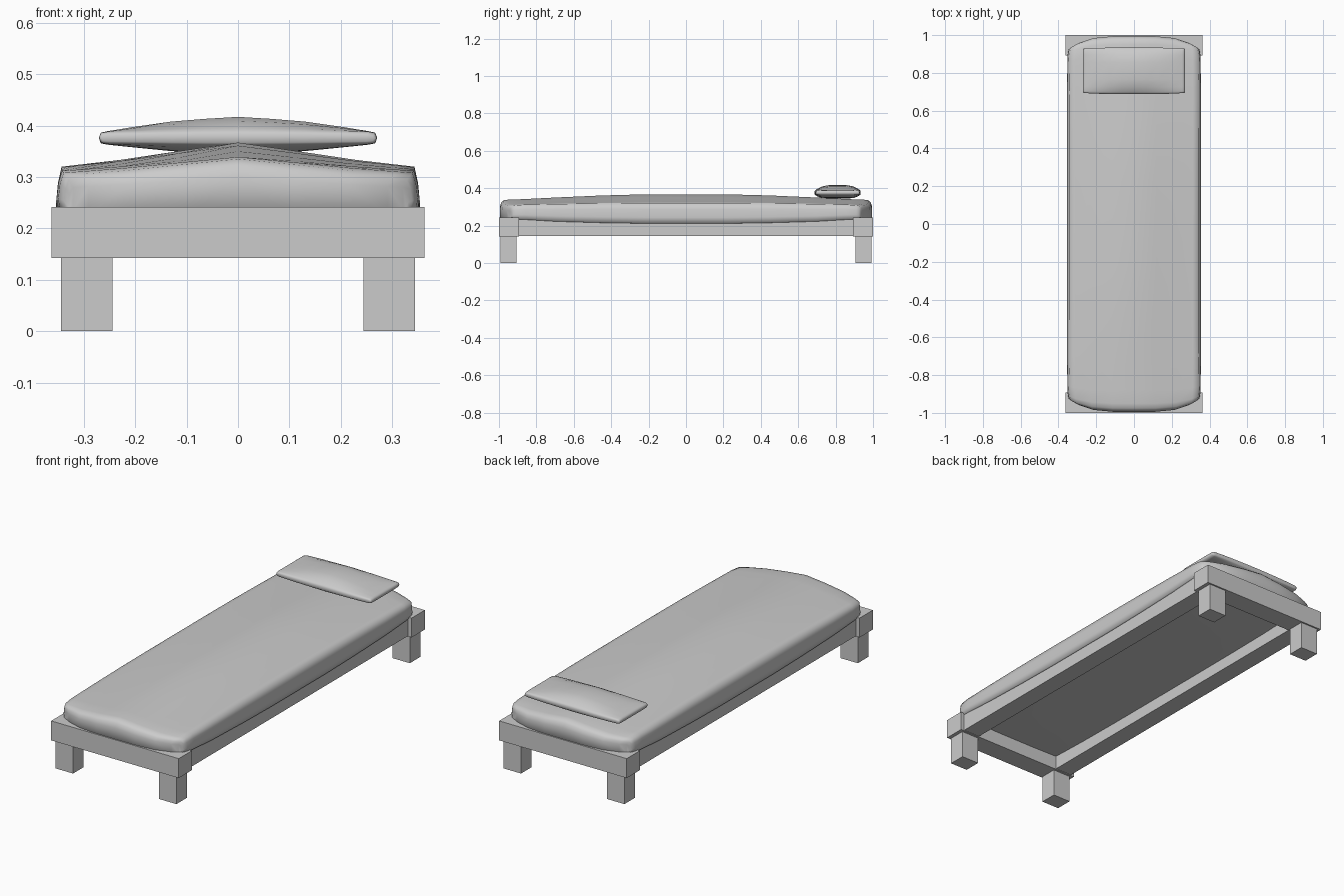
import bpy, bmesh

if "Cube" in bpy.data.objects:
    bpy.data.objects.remove(bpy.data.objects["Cube"])


def box(name, x0, x1, y0, y1, z0, z1):
    bm = bmesh.new()
    bmesh.ops.create_cube(bm, size=1)
    for v in bm.verts:
        v.co.x = (x0 + x1) / 2 + v.co.x * (x1 - x0)
        v.co.y = (y0 + y1) / 2 + v.co.y * (y1 - y0)
        v.co.z = (z0 + z1) / 2 + v.co.z * (z1 - z0)
    return finish(name, bm)


def finish(name, bm, smooth=False):
    bmesh.ops.recalc_face_normals(bm, faces=bm.faces)
    me = bpy.data.meshes.new(name)
    bm.to_mesh(me)
    bm.free()
    ob = bpy.data.objects.new(name, me)
    bpy.context.collection.objects.link(ob)
    for p in me.polygons:
        p.use_smooth = smooth
    return ob


def cushion(name, section, stations, y_mid, bow):
    """Loft a symmetric section along y.
    section: (width fraction, level), level 0..3 = crown, top edge, low edge, base;
    point i sits above point -1-i
    stations: (y offset, half width, crown, top edge, low edge, base), mirrored in y"""
    full = [(-1, s) for s in reversed(stations)] + [(1, s) for s in stations]
    half_len = stations[-1][0]
    bm = bmesh.new()
    rings = []
    for side, (dy, w, *z) in full:
        def point(f, t, sx):
            i = min(int(t), 2)
            # end faces bow outwards in plan
            y = dy - bow * f ** 4 * (dy / half_len) ** 8
            return (sx * f * w, y_mid + side * y, z[i] + (z[i + 1] - z[i]) * (t - i))
        pts = [point(f, t, 1) for f, t in section]
        pts += [point(f, t, -1) for f, t in reversed(section[1:-1])]
        rings.append([bm.verts.new(p) for p in pts])
    n, m = len(rings[0]), len(section)
    for a, b in zip(rings, rings[1:]):
        for i in range(n):
            j = (i + 1) % n
            bm.faces.new((a[i], a[j], b[j], b[i]))
    # end caps: upright strips from the top points to the bottom points
    for r in (rings[0], rings[-1]):
        for s in (1, -1):
            for i in range(m // 2 - (m + 1) % 2):
                q = [r[s * k % n] for k in (i, i + 1, m - 2 - i, m - 1 - i)]
                bm.faces.new(list(dict.fromkeys(q)))
    return finish(name, bm, True)


# frame: end beams, side rails, legs
for end, s in (("front", -1), ("back", 1)):
    ya, yb = sorted((s * 0.893, s * 1.0))
    box(end + "_beam", -0.363, 0.363, ya, yb, 0.142, 0.242)
    for side, k in (("left", -1), ("right", 1)):
        xa, xb = sorted((k * 0.244, k * 0.344))
        ya2, yb2 = sorted((s * 0.905, s * 0.992))
        box(f"{end}_{side}_leg", xa, xb, ya2, yb2, 0, 0.142)
for side, k in (("left", -1), ("right", 1)):
    xa, xb = sorted((k * 0.248, k * 0.343))
    box(side + "_rail", xa, xb, -0.893, 0.893, 0.145, 0.242)

# mattress
cushion("mattress",
        [(0, 0), (0.33, 0.36), (0.65, 0.72), (0.88, 0.92), (0.97, 1), (0.99, 1.3),
         (1, 1.7), (0.99, 2), (0.97, 2.1), (0.88, 2.7), (0.65, 2.9), (0.33, 3), (0, 3)],
        [(0.22, 0.354, 0.367, 0.320, 0.212, 0.205),
         (0.45, 0.354, 0.361, 0.319, 0.216, 0.205),
         (0.70, 0.354, 0.350, 0.315, 0.224, 0.207),
         (0.88, 0.353, 0.341, 0.312, 0.234, 0.212),
         (0.95, 0.350, 0.339, 0.308, 0.236, 0.215),
         (0.975, 0.345, 0.335, 0.303, 0.236, 0.217),
         (0.988, 0.339, 0.323, 0.294, 0.236, 0.219),
         (0.995, 0.331, 0.300, 0.280, 0.238, 0.221)], 0, 0.06)

# pillow
cushion("pillow",
        [(0, 0), (0.24, 0.14), (0.48, 0.33), (0.75, 0.7), (0.94, 1), (0.985, 1.1), (1, 1.5),
         (0.985, 1.9), (0.94, 2), (0.75, 2.3), (0.48, 2.7), (0.24, 2.9), (0, 3)],
        [(0.045, 0.271, 0.417, 0.389, 0.363, 0.345),
         (0.085, 0.271, 0.409, 0.389, 0.363, 0.347),
         (0.110, 0.271, 0.396, 0.388, 0.364, 0.357),
         (0.119, 0.270, 0.390, 0.386, 0.366, 0.363),
         (0.123, 0.266, 0.384, 0.382, 0.369, 0.367)], 0.811, 0.006)
